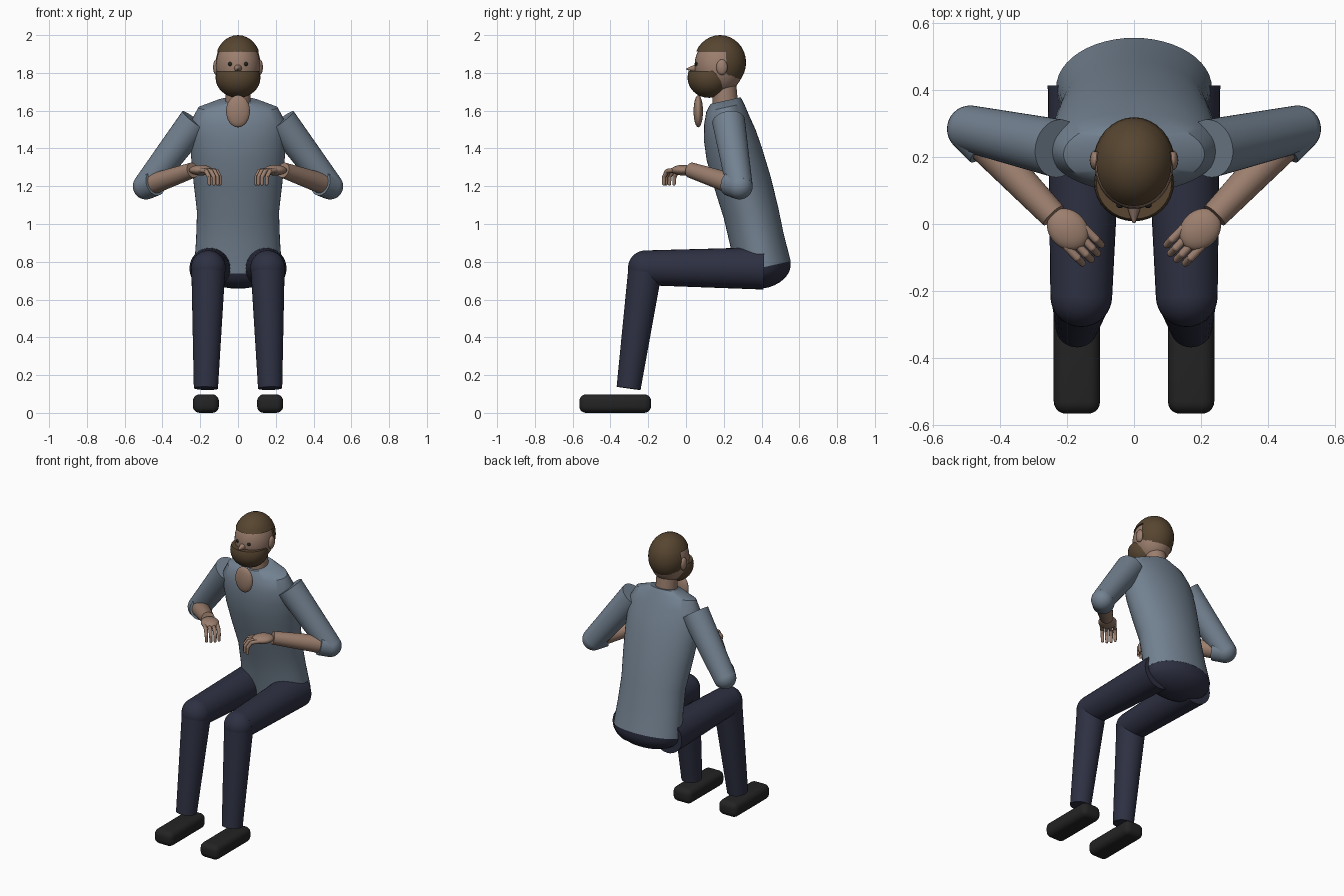
import bpy, bmesh, math
from mathutils import Vector, Matrix

if "Cube" in bpy.data.objects:
    bpy.data.objects.remove(bpy.data.objects["Cube"])


def material(name, rgb):
    m = bpy.data.materials.new(name)
    m.diffuse_color = (*rgb, 1)
    m.use_nodes = True
    m.node_tree.nodes["Principled BSDF"].inputs["Base Color"].default_value = m.diffuse_color
    return m


SHIRT = material("shirt_blue", (0.17, 0.22, 0.28))
PANTS = material("trouser_navy", (0.027, 0.03, 0.055))
SKIN = material("skin", (0.33, 0.21, 0.155))
HAIR = material("hair_brown", (0.095, 0.06, 0.03))
BLACK = material("shoe_black", (0.017, 0.017, 0.017))


def finish(name, bm, mat):
    bmesh.ops.recalc_face_normals(bm, faces=bm.faces[:])
    me = bpy.data.meshes.new(name)
    bm.to_mesh(me)
    bm.free()
    ob = bpy.data.objects.new(name, me)
    bpy.context.collection.objects.link(ob)
    me.materials.append(mat)
    bpy.ops.object.select_all(action='DESELECT')
    ob.select_set(True)
    bpy.context.view_layer.objects.active = ob
    bpy.ops.object.shade_smooth_by_angle(angle=math.radians(35))
    return ob


def add_ball(bm, c, r, rot=Matrix(), seg=32):
    m = Matrix.Translation(c) @ rot @ Matrix.Diagonal((*r, 1))
    bmesh.ops.create_uvsphere(bm, u_segments=seg, v_segments=seg // 2, radius=1, matrix=m)


def add_tube(bm, a, b, ra, rb, seg=32):
    a, b = Vector(a), Vector(b)
    rot = (b - a).to_track_quat('Z', 'Y').to_matrix().to_4x4()
    bmesh.ops.create_cone(bm, cap_ends=True, segments=seg, radius1=ra, radius2=rb,
                          depth=(b - a).length, matrix=Matrix.Translation((a + b) / 2) @ rot)


def ball(name, c, r, mat, rot=Matrix(), seg=32):
    bm = bmesh.new()
    add_ball(bm, c, r, rot, seg)
    return finish(name, bm, mat)


def tube(name, a, b, ra, rb, mat, seg=32):
    bm = bmesh.new()
    add_tube(bm, a, b, ra, rb, seg)
    return finish(name, bm, mat)


def loft(name, rings, mat, n=48):
    # rings along the leaning spine: (distance, back offset, half width, half depth)
    base, up, back = Vector((0, 0.405, 0.77)), Vector((0, -0.216, 0.976)), Vector((0, 0.976, 0.216))
    bm = bmesh.new()
    loops = []
    for s, t, rx, ry in rings:
        loop = []
        for i in range(n):
            a = 2 * math.pi * i / n
            p = base + up * s + back * (t + ry * math.sin(a))
            p.x = rx * math.cos(a)
            loop.append(bm.verts.new(p))
        loops.append(loop)
    for l0, l1 in zip(loops, loops[1:]):
        for i in range(n):
            j = (i + 1) % n
            bm.faces.new((l0[i], l0[j], l1[j], l1[i]))
    bm.faces.new(loops[0])
    bm.faces.new(loops[-1])
    return finish(name, bm, mat)


def cut(bm, co, no):
    # remove what lies on the normal side and close the hole
    r = bmesh.ops.bisect_plane(bm, geom=bm.verts[:] + bm.edges[:] + bm.faces[:],
                               plane_co=co, plane_no=no, clear_outer=True)
    edges = [e for e in r['geom_cut'] if isinstance(e, bmesh.types.BMEdge)]
    bmesh.ops.holes_fill(bm, edges=edges)


# torso and pelvis
loft("shirt_torso", [(0, 0, .232, .153), (.15, .003, .222, .145), (.3, .003, .217, .147),
                     (.46, -.006, .235, .152), (.62, -.016, .25, .15), (.72, -.018, .252, .14),
                     (.8, -.018, .248, .123), (.87, -.01, .21, .102), (.905, 0, .11, .082)], SHIRT)
loft("pelvis", [(-.11 * math.sin(a), 0, .231 * math.cos(a), .152 * math.cos(a))
                for a in [math.radians(d) for d in (0, 15, 30, 45, 60, 75, 86)]], PANTS)

# neck, throat patch and head
tube("neck", (0, 0.21, 1.61), (0, 0.2, 1.78), 0.068, 0.062, SKIN)
ball("throat_patch", (0, 0.065, 1.597), (0.063, 0.025, 0.085), SKIN)
ball("head", (0, 0.175, 1.838), (0.117, 0.13, 0.15), SKIN)
tube("nose", (0, 0.065, 1.825), (0, 0.003, 1.82), 0.026, 0.004, SKIN, 16)

# hair: a cap on top and a deeper shell behind the ears
for name, co, no in (("hair_top", (0, 0, 1.913), (0, 0, -1)),
                     ("hair_back", (0, 0.215, 0), (0, -1, 0))):
    bm = bmesh.new()
    add_ball(bm, (0, 0.18, 1.855), (0.122, 0.138, 0.145))
    cut(bm, co, no)
    if name == "hair_back":
        cut(bm, (0, 0, 1.74), (0, 0, -1))
    finish(name, bm, HAIR)

# beard
bm = bmesh.new()
add_ball(bm, (0, 0.122, 1.775), (0.119, 0.114, 0.107))
cut(bm, (0, 0, 1.81), (0, 0, 1))
finish("beard", bm, HAIR)

for side, sx in (("right", -1), ("left", 1)):
    def P(x, y, z):
        return Vector((sx * x, y, z))

    # face details
    ball("ear_" + side, P(.115, .19, 1.83), (.017, .03, .042), SKIN, seg=16)
    ball("eye_" + side, P(.042, .056, 1.847), (.011, .009, .011), BLACK, seg=12)

    # sleeve with rolled cuff
    shoulder, elbow, wrist = P(.225, .225, 1.545), P(.487, .283, 1.2), P(.24, .025, 1.285)
    tube("upper_sleeve_" + side, shoulder, elbow, .087, .07, SHIRT)
    ball("elbow_" + side, elbow, (.07, .07, .07), SHIRT)
    tube("cuff_" + side, elbow, elbow.lerp(wrist, .2), .07, .068, SHIRT)
    tube("forearm_" + side, elbow, wrist, .058, .041, SKIN)

    # hand with four bent fingers
    f, p = P(-.7, -.714, 0), P(.714, -.7, 0)
    palm = P(.197, -.016, 1.285)
    rot = Matrix.Rotation(math.atan2(f.y, f.x), 4, 'Z')
    ball("palm_" + side, palm, (.068, .056, .028), SKIN, rot)
    bm = bmesh.new()
    for k, reach in ((-.039, .09), (-.013, .1), (.013, .1), (.039, .09)):
        pts = [palm + f * d + p * k + Vector((0, 0, h))
               for d, h in ((.03, 0), (reach - .01, -.005), (reach + .012, -.035), (reach + .014, -.073))]
        for a, b, ra, rb in zip(pts, pts[1:], (.012, .012, .011), (.012, .011, .009)):
            add_tube(bm, a, b, ra, rb, 12)
            add_ball(bm, b, (rb, rb, rb), seg=12)
    finish("fingers_" + side, bm, SKIN)

    # leg
    hip, knee, ankle = P(.145, .41, .765), P(.157, -.215, .768), P(.17, -.304, .13)
    tube("thigh_" + side, hip, knee, .112, .092, PANTS)
    ball("knee_" + side, knee, (.092, .092, .092), PANTS)
    tube("shin_" + side, knee, ankle, .09, .064, PANTS)

    # shoe: rounded box
    bm = bmesh.new()
    bmesh.ops.create_cube(bm, size=1, matrix=Matrix.Translation(P(.17, -.375, .051))
                          @ Matrix.Diagonal((.138, .38, .098, 1)))
    bmesh.ops.bevel(bm, geom=bm.edges[:], offset=.036, segments=5, profile=.5, affect='EDGES')
    bmesh.ops.translate(bm, verts=bm.verts[:], vec=(0, 0, -min(v.co.z for v in bm.verts)))
    finish("shoe_" + side, bm, BLACK)
